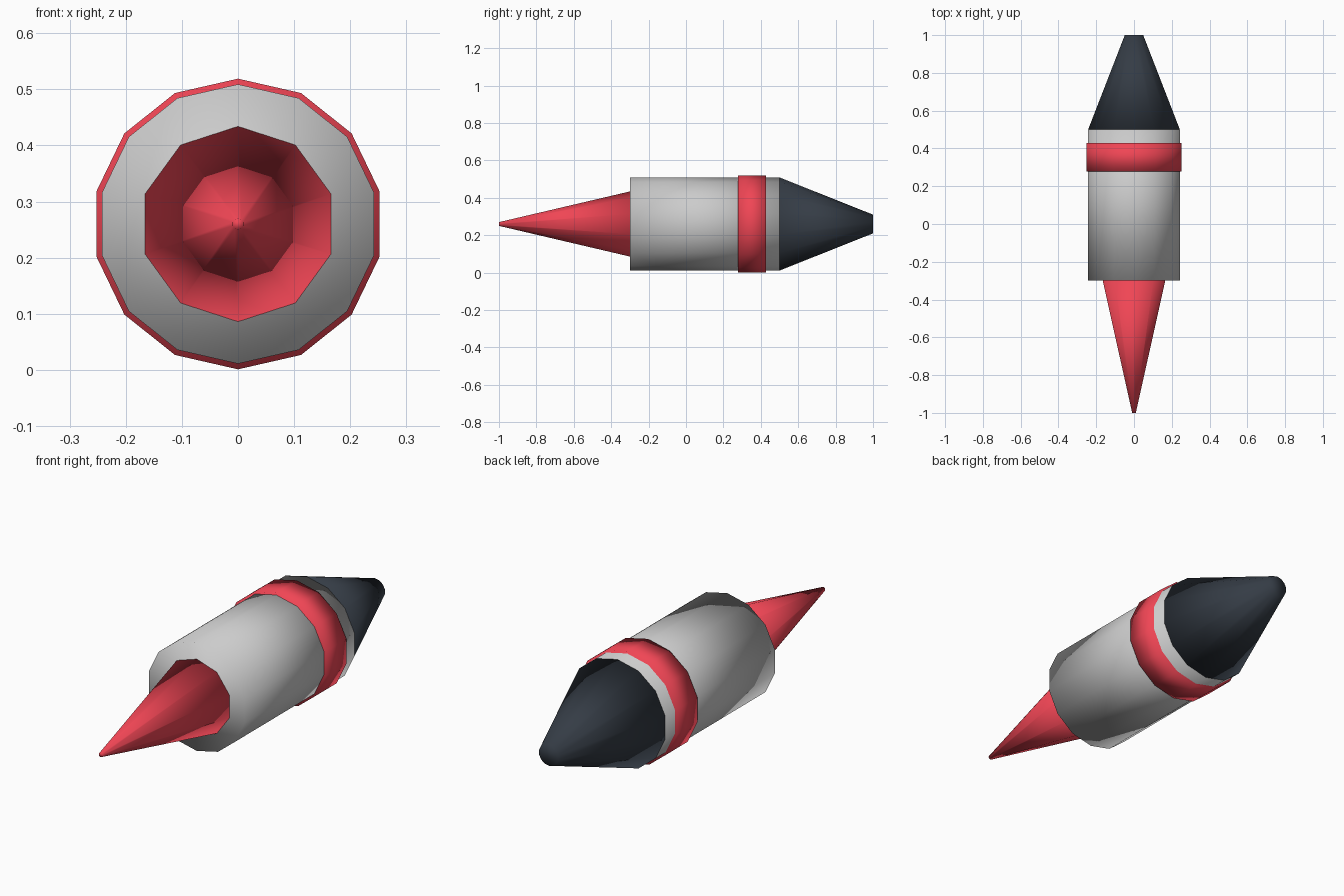
import bpy, bmesh, math
from mathutils import Matrix

if "Cube" in bpy.data.objects:
    bpy.data.objects.remove(bpy.data.objects["Cube"])


def material(name, color):
    mat = bpy.data.materials.new(name)
    mat.diffuse_color = color
    mat.use_nodes = True
    mat.node_tree.nodes["Principled BSDF"].inputs["Base Color"].default_value = mat.diffuse_color
    return mat


RED = material("red", (0.87, 0.06, 0.09, 1))
DARK = material("dark", (0.035, 0.045, 0.06, 1))
AXIS_Z = 0.26


def frustum(name, y_front, y_back, r_front, r_back, sides, mat=None):
    """Capped, fully smooth-shaded frustum lying along y."""
    bm = bmesh.new()
    place = (Matrix.Translation((0, (y_front + y_back) / 2, AXIS_Z))
             @ Matrix.Rotation(-math.pi / 2, 4, 'X'))
    bmesh.ops.create_cone(bm, cap_ends=True, segments=sides,
                          radius1=r_front, radius2=r_back,
                          depth=y_back - y_front, matrix=place)
    for face in bm.faces:
        face.smooth = True
    mesh = bpy.data.meshes.new(name)
    bm.to_mesh(mesh)
    bm.free()
    if mat:
        mesh.materials.append(mat)
    obj = bpy.data.objects.new(name, mesh)
    bpy.context.collection.objects.link(obj)
    return obj


# Main cylinder, raised band, dark tail and pointed red tip
frustum("body", -0.30, 0.50, 0.249, 0.249, 14)
frustum("band", 0.278, 0.428, 0.259, 0.259, 14, RED)
frustum("tail", 0.50, 1.00, 0.249, 0.05, 14, DARK)
frustum("tip", -1.00, -0.30, 0.010, 0.174, 10, RED)
